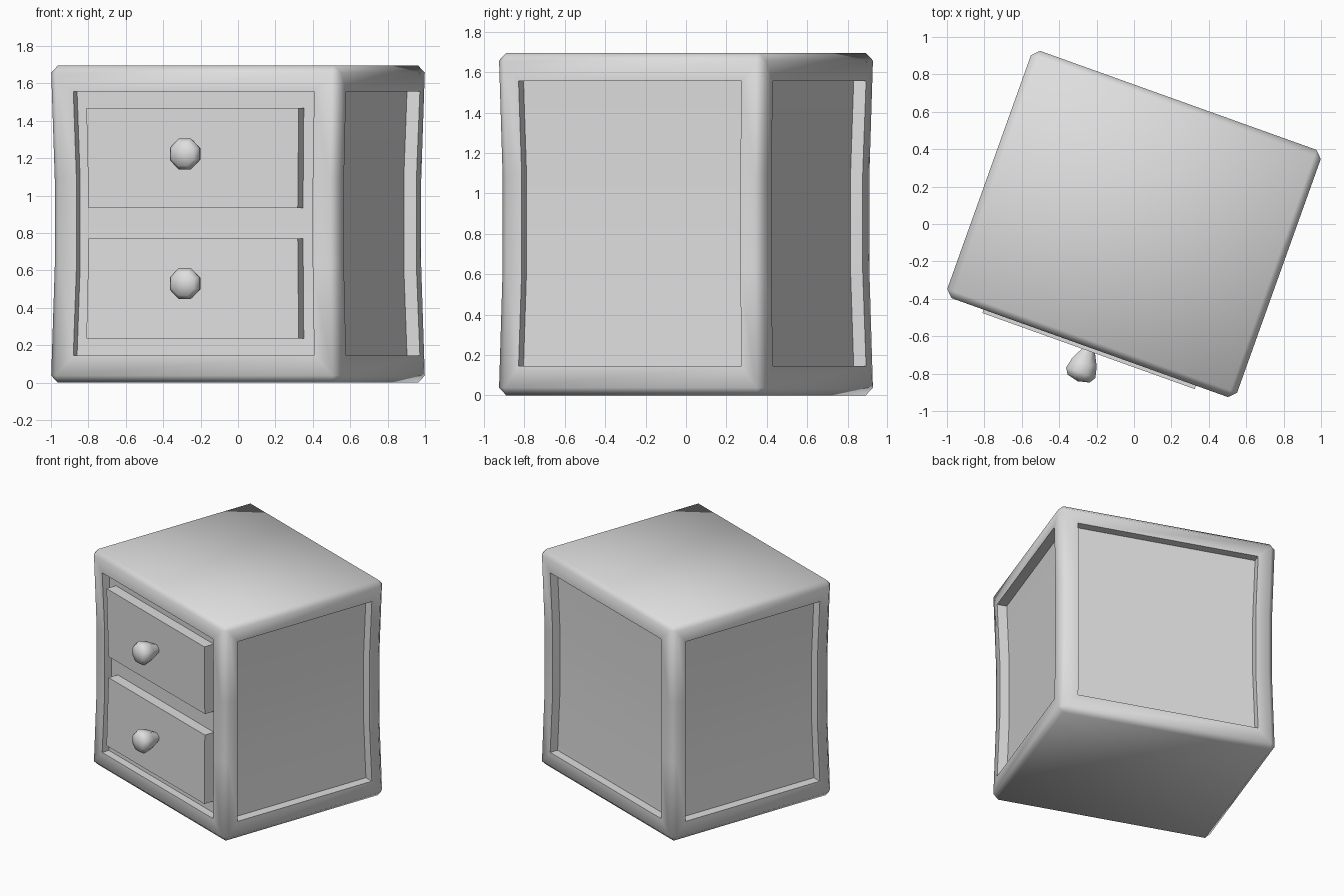
import bpy, bmesh, math
from mathutils import Vector

cube = bpy.data.objects.get("Cube")
if cube:
    bpy.data.objects.remove(cube, do_unlink=True)

TURN = math.radians(-19.7)          # the whole cabinet stands turned
HALF_W, HALF_D, HEIGHT = 0.823, 0.702, 1.696
OPEN_W, OPEN_D, OPEN_LOW, OPEN_HIGH = 0.684, 0.586, 0.145, 1.557
WAIST_LOW, WAIST_HIGH = 0.62, 1.09

grey = bpy.data.materials.new("light_grey")
grey.use_nodes = True
grey.diffuse_color = (0.73, 0.73, 0.73, 1)
grey.node_tree.nodes["Principled BSDF"].inputs["Base Color"].default_value = (0.73, 0.73, 0.73, 1)


def waist(z):
    """Horizontal scale that narrows the cabinet at mid height."""
    t = min((z - OPEN_LOW) / (WAIST_LOW - OPEN_LOW),
            (OPEN_HIGH - z) / (OPEN_HIGH - WAIST_HIGH))
    return 1 - 0.019 * max(0, min(1, t))


def pinch(bm):
    for v in bm.verts:
        s = waist(v.co.z)
        v.co.x *= s
        v.co.y *= s


def box(bm, low, high):
    low, high = Vector(low), Vector(high)
    made = bmesh.ops.create_cube(bm, size=1)["verts"]
    for v in made:
        v.co = (low + high) / 2 + v.co * (high - low)


def finish(name, bm, angle):
    bmesh.ops.recalc_face_normals(bm, faces=bm.faces)
    mesh = bpy.data.meshes.new(name)
    bm.to_mesh(mesh)
    bm.free()
    obj = bpy.data.objects.new(name, mesh)
    bpy.context.collection.objects.link(obj)
    mesh.materials.append(grey)
    obj.rotation_euler.z = TURN
    bpy.ops.object.select_all(action='DESELECT')
    obj.select_set(True)
    bpy.context.view_layer.objects.active = obj
    bpy.ops.object.shade_smooth_by_angle(angle=math.radians(angle))


# Cabinet body: chamfered box with a recessed panel in all four sides
bm = bmesh.new()
box(bm, (-HALF_W, -HALF_D, 0), (HALF_W, HALF_D, HEIGHT))
bmesh.ops.bevel(bm, geom=bm.edges[:], offset=0.038, segments=1, affect='EDGES')
bm.normal_update()
depths = {(0, -1): 0.06, (0, 1): 0.065, (1, 0): 0.073, (-1, 0): 0.073}
sides = []
for (nx, ny), depth in depths.items():
    out = Vector((nx, ny, 0))
    sides.append((out, depth, next(f for f in bm.faces if f.normal.dot(out) > 0.99)))
for out, depth, panel in sides:
    bmesh.ops.inset_individual(bm, faces=[panel], thickness=0.1)
    for v in panel.verts:
        if out.x:
            v.co.y = math.copysign(OPEN_D, v.co.y)
        else:
            v.co.x = math.copysign(OPEN_W, v.co.x)
        v.co.z = OPEN_HIGH if v.co.z > HEIGHT / 2 else OPEN_LOW
    made = bmesh.ops.extrude_discrete_faces(bm, faces=[panel])["faces"]
    bmesh.ops.translate(bm, verts=made[0].verts[:], vec=-out * depth)
for z in (WAIST_LOW, WAIST_HIGH):
    bmesh.ops.bisect_plane(bm, geom=bm.verts[:] + bm.edges[:] + bm.faces[:],
                           plane_co=(0, 0, z), plane_no=(0, 0, 1))
pinch(bm)
finish("cabinet_body", bm, 60)

# Drawers and their rounded knobs
KNOB = [(0.028, -0.64), (0.034, -0.71), (0.075, -0.785), (0.09, -0.845), (0.068, -0.878)]
KNOB_TIP = -0.893
drawers = {"lower": (0.235, 0.77, 0.53), "upper": (0.935, 1.47, 1.223)}
for level, (low, high, knob_z) in drawers.items():
    bm = bmesh.new()
    box(bm, (-0.605, -0.724, low), (0.605, -0.61, high))
    pinch(bm)
    finish(level + "_drawer", bm, 30)

    bm = bmesh.new()
    rings = []
    for radius, y in KNOB:
        ring = []
        for i in range(8):
            a = math.tau * (i + 0.5) / 8
            ring.append(bm.verts.new((radius * math.cos(a), y, knob_z + radius * math.sin(a))))
        rings.append(ring)
    tip = bm.verts.new((0, KNOB_TIP, knob_z))
    for i in range(8):
        j = (i + 1) % 8
        for a, b in zip(rings, rings[1:]):
            bm.faces.new((a[i], a[j], b[j], b[i]))
        bm.faces.new((rings[-1][i], rings[-1][j], tip))
    bm.faces.new(rings[0])
    finish(level + "_knob", bm, 75)
